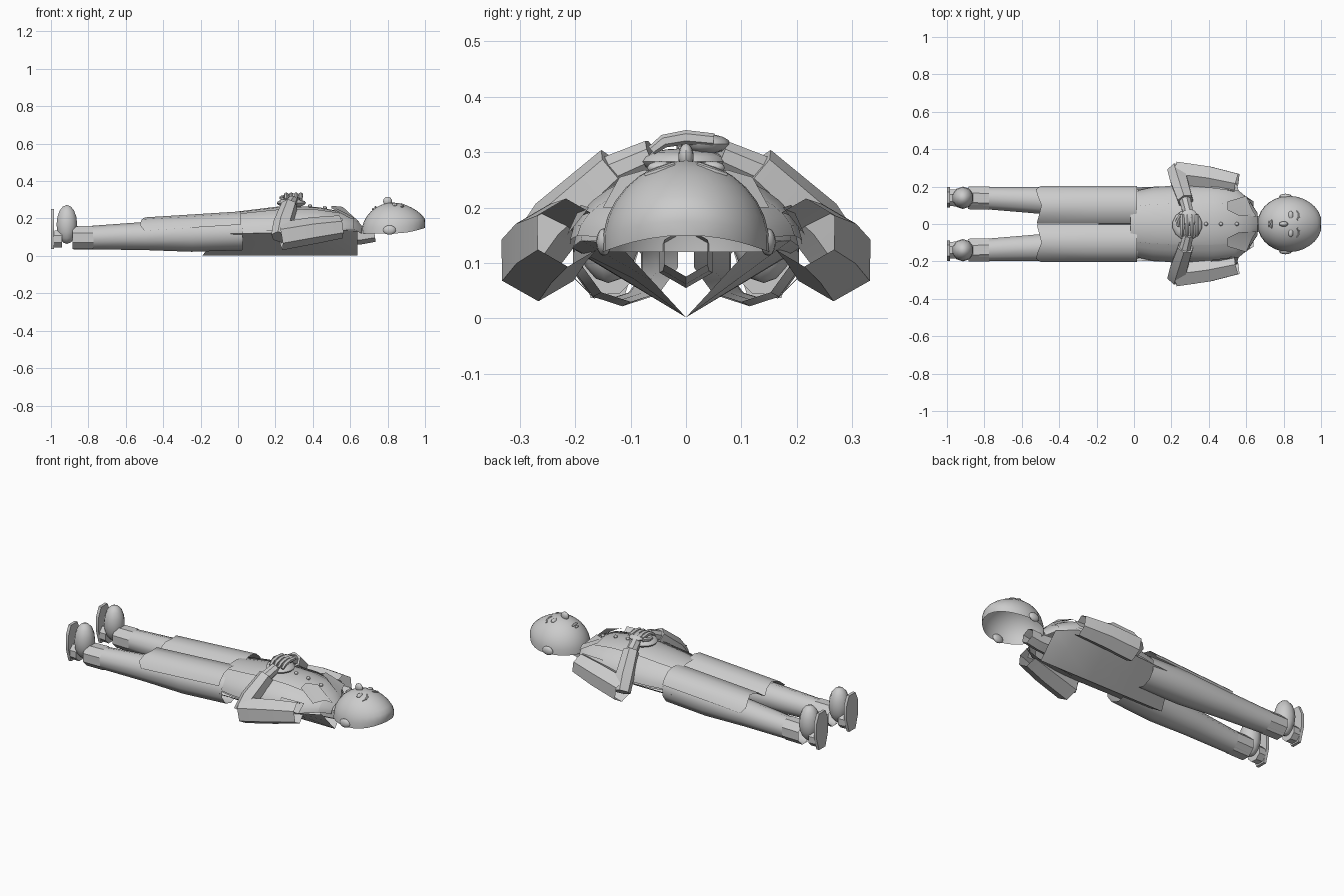
import bpy, bmesh, math
from mathutils import Vector, Matrix

if "Cube" in bpy.data.objects:
    bpy.data.objects.remove(bpy.data.objects["Cube"])

mat = bpy.data.materials.new("light grey")
mat.diffuse_color = (0.6, 0.6, 0.6, 1)
mat.use_nodes = True
mat.node_tree.nodes["Principled BSDF"].inputs["Base Color"].default_value = mat.diffuse_color


def finish(name, bm):
    me = bpy.data.meshes.new(name)
    bmesh.ops.recalc_face_normals(bm, faces=bm.faces)
    bm.to_mesh(me)
    bm.free()
    ob = bpy.data.objects.new(name, me)
    bpy.context.collection.objects.link(ob)
    me.materials.append(mat)
    return ob


def loft(name, rings, closed=False, caps=False):
    """Skin a list of equal-length point rows."""
    bm = bmesh.new()
    rows = [[bm.verts.new(p) for p in r] for r in rings]
    n = len(rows[0])
    for a, b in zip(rows, rows[1:]):
        for i in range(n if closed else n - 1):
            j = (i + 1) % n
            bm.faces.new((a[i], a[j], b[j], b[i]))
    if caps:
        bm.faces.new(rows[0])
        bm.faces.new(rows[-1])
    return finish(name, bm)


def tube(name, path, sides=8, caps=False):
    """Tube through (x, y, z, radius) stations."""
    pts = [Vector(p[:3]) for p in path]
    rings = []
    for i, p in enumerate(pts):
        d = (pts[min(i + 1, len(pts) - 1)] - pts[max(i - 1, 0)]).normalized()
        u = d.cross(Vector((0, 0, 1))).normalized()
        v = u.cross(d)
        angles = [2 * math.pi * (k + .5) / sides for k in range(sides)]
        rings.append([p + path[i][3] * (u * math.cos(t) + v * math.sin(t)) for t in angles])
    return loft(name, rings, True, caps)


def ball(name, c, s, seg=12, rings=8):
    bm = bmesh.new()
    m = Matrix.Translation(c) @ Matrix.Diagonal((*s, 1))
    bmesh.ops.create_uvsphere(bm, u_segments=seg, v_segments=rings, radius=1, matrix=m)
    return finish(name, bm)


def arch(x, w, zs, zt, a0=0, a1=180, n=12, grow=0):
    """Arched cross-section spanning two angles."""
    out = []
    for i in range(n + 1):
        t = math.radians(a0 + (a1 - a0) * i / n)
        out.append((x, (w + grow) * math.cos(t), zs + (zt - zs + grow) * math.sin(t)))
    return out


# Chest shell, open at both ends
chest = [(-.02, .165, .12, .235), (.1, .19, .12, .25), (.25, .203, .12, .268),
         (.42, .203, .13, .262), (.54, .19, .14, .24), (.62, .12, .14, .205), (.66, .06, .12, .165)]
loft("chest", [arch(*s) for s in chest])

# V-shaped back panel with a pointed hem
back = []
for f, w, zo in ((0, .19, .115), (.3, .2, .12), (.6, .205, .125), (.86, .19, .14), (1, .12, .13)):
    row = []
    for k in (-1, -.5, 0, .5, 1):
        x0 = -.19 + .09 * abs(k)
        row.append((x0 + (.64 - x0) * f, w * k, .002 + zo * abs(k)))
    back.append(row)
loft("back_panel", back)

# Neck tube
tube("neck", [(.58, 0, .11, .055), (.66, 0, .11, .048), (.73, 0, .12, .045)], 6)

# Head: hollow half dome with raised crown rim
bm = bmesh.new()
bmesh.ops.create_uvsphere(bm, u_segments=28, v_segments=16, radius=1)
bmesh.ops.delete(bm, geom=[v for v in bm.verts if v.co.z < -.01], context='VERTS')
for v in bm.verts:
    x, y, z = v.co
    lift = .03 * max(x, 0) ** 2 * (1 - z)
    bulge = 1 + .35 * max(x, 0) * z * (1 - z)
    v.co = (min(.83 + .17 * x * bulge, 1), .15 * y * (1 + .1 * z * (1 - z)),
            .12 + .165 * z + lift)
finish("head", bm)

# Face
ball("nose", (.80, 0, .292), (.024, .014, .024))
ball("mouth", (.735, 0, .258), (.006, .026, .008))
ball("lower_lip", (.722, 0, .249), (.006, .016, .007))
for s in (-1, 1):
    ball("ear", (.81, s * .148, .138), (.034, .014, .025))
    ball("eye", (.838, s * .046, .272), (.014, .024, .012))
    brow = [(.872 + .012 * math.sin(t * math.pi), s * (.022 + .05 * t),
             .277 - .018 * t, .0055) for t in (0, .33, .66, 1)]
    tube("eyebrow", brow, 6, True)

for s in (-1, 1):
    # Jacket front panels over the chest sides
    rows = [arch(x, w, zs, zt, 5 if s > 0 else 175, 58 if s > 0 else 122, 5, .007)
            for x, w, zs, zt in chest[:-1]]
    loft("jacket_front", rows)
    # Shoulder collar flap
    loft("collar", [[(.50, s * .12, .255), (.60, s * .15, .20)],
                    [(.50, s * .075, .268), (.63, s * .08, .20)],
                    [(.56, s * .045, .262), (.655, s * .04, .175)]])
    loft("shoulder_panel", [[(.42, s * .19, .205), (.56, s * .175, .20)],
                            [(.40, s * .215, .15), (.55, s * .215, .15)]])
    # Coat skirt arched over the thigh
    prof = [(.003, .165, -.52), (.04, .198, -.51), (.1, .206, -.495),
            (.15, .195, -.515), (.185, .165, -.525), (.202, .135, -.50)]
    rows = []
    for f in (0, .5, 1):
        rows.append([(hx + (.015 - hx) * f, s * y, z + .032 * f) for y, z, hx in prof])
    loft("coat_skirt", rows)
    # Trouser leg and cuff
    tube("trouser_leg", [(-.88, s * .14, .097, .062), (-.78, s * .138, .098, .063),
                         (-.5, s * .126, .106, .075), (-.25, s * .115, .112, .09),
                         (.02, s * .1, .12, .09)], 10)
    tube("trouser_cuff", [(-.885, s * .14, .097, .066), (-.775, s * .138, .098, .067)], 8)
    # Shoe, heel and sole
    ball("shoe", (-.915, s * .14, .168), (.058, .06, .104), 10, 8)
    outline = [(.04, .03), (.055, -.03), (.055, .05), (.03, .105),
               (-.03, .105), (-.055, .05), (-.055, -.03), (-.03, -.11), (.03, -.11)][1:]
    loft("sole", [[(x, s * .142 + y, .147 + z) for y, z in outline] for x in (-1, -.983)], True, True)
    tube("heel", [(-.983, s * .14, .09, .048), (-.94, s * .14, .09, .05)], 8, True)
    # Upper arm sleeve, forearm and cuff
    tube("upper_sleeve", [(.55, s * .215, .155, .062), (.40, s * .245, .135, .072),
                          (.225, s * .268, .105, .075)], 6)
    tube("forearm_sleeve", [(.225, s * .285, .10, .05), (.24, s * .235, .17, .053),
                            (.275, s * .125, .27, .045)], 6, True)
    tube("wrist", [(.27, s * .14, .26, .034), (.29, s * .06, .295, .03)], 8, True)

# Lower hand with fingers beneath, upper hand crossing it
ball("lower_hand", (.285, -.005, .283), (.08, .08, .024), 14, 8)
ball("upper_palm", (.295, .035, .315), (.048, .045, .018), 10, 8)
for i in range(4):
    x = .258 + .026 * i
    tube("finger", [(x, .05, .322, .012), (x, 0, .327, .013),
                    (x, -.04, .320, .012), (x, -.062, .303, .009)], 6, True)
tube("thumb", [(.25, .05, .315, .012), (.232, .015, .31, .012), (.238, -.015, .305, .009)], 6, True)

# Chest buttons
for x, z in ((.385, .266), (.465, .257), (.55, .24)):
    ball("button", (x, 0, z), (.011, .011, .011), 8, 6)

# Smooth shading with crisp edges
for ob in bpy.data.objects:
    ob.select_set(True)
    bpy.context.view_layer.objects.active = ob
bpy.ops.object.shade_smooth_by_angle(angle=math.radians(40))
